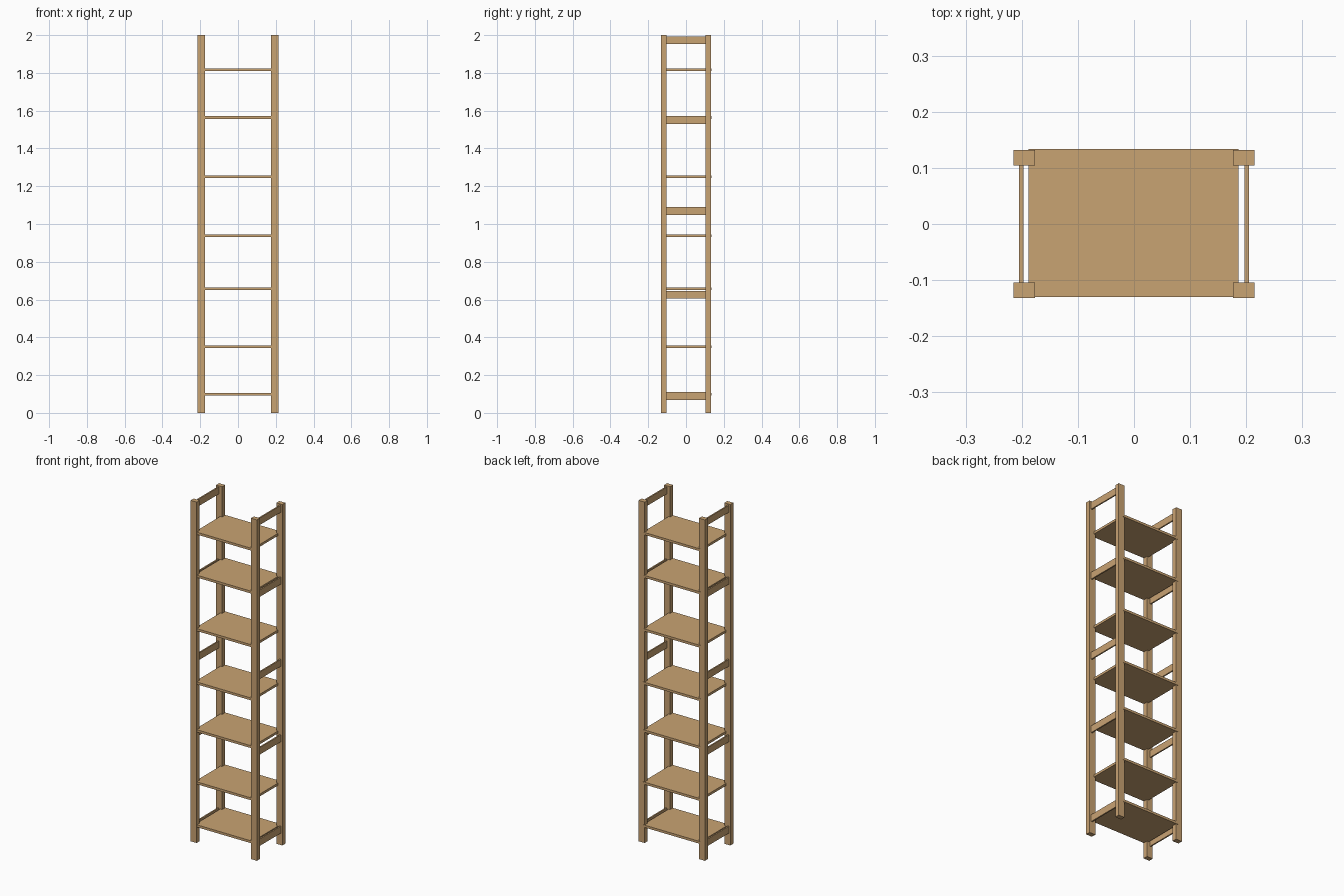
import bpy
import bmesh
from mathutils import Vector

if "Cube" in bpy.data.objects:
    bpy.data.objects.remove(bpy.data.objects["Cube"])

# One wood colour for the whole shelf unit
wood = bpy.data.materials.new("light_wood")
wood.diffuse_color = (0.584, 0.366, 0.171, 1.0)
wood.use_nodes = True
wood.node_tree.nodes["Principled BSDF"].inputs["Base Color"].default_value = wood.diffuse_color


def box(name, lo, hi):
    """Axis-aligned box between two corners."""
    lo, hi = Vector(lo), Vector(hi)
    bm = bmesh.new()
    bmesh.ops.create_cube(bm, size=1.0)
    for v in bm.verts:
        v.co = Vector(v.co[i] * (hi[i] - lo[i]) for i in range(3))
    mesh = bpy.data.meshes.new(name)
    bm.to_mesh(mesh)
    bm.free()
    mesh.materials.append(wood)
    obj = bpy.data.objects.new(name, mesh)
    obj.location = (lo + hi) / 2
    bpy.context.collection.objects.link(obj)
    return obj


POST_IN, POST_OUT = 0.176, 0.215
FRONT, BACK = (-0.132, -0.104), (0.104, 0.132)
SHELF_TOPS = (0.106, 0.358, 0.664, 0.944, 1.257, 1.571, 1.823)
RAIL_TOPS = (0.110, 0.646, 1.089, 1.571, 1.993)

for side, s in (("left", -1), ("right", 1)):
    # Corner posts
    x0, x1 = sorted((s * POST_IN, s * POST_OUT))
    for place, (y0, y1) in (("front", FRONT), ("back", BACK)):
        box(f"{place}_{side}_post", (x0, y0, 0), (x1, y1, 2))
    # Side rails between the posts
    x0, x1 = sorted((s * 0.197, s * 0.205))
    for i, top in enumerate(RAIL_TOPS, 1):
        box(f"{side}_rail_{i}", (x0, FRONT[1], top - 0.041), (x1, BACK[0], top))

# Shelf boards, let into the posts and set a hair towards the back
for i, top in enumerate(SHELF_TOPS, 1):
    box(f"shelf_{i}", (-0.188, -0.130, top - 0.014), (0.186, 0.134, top))
